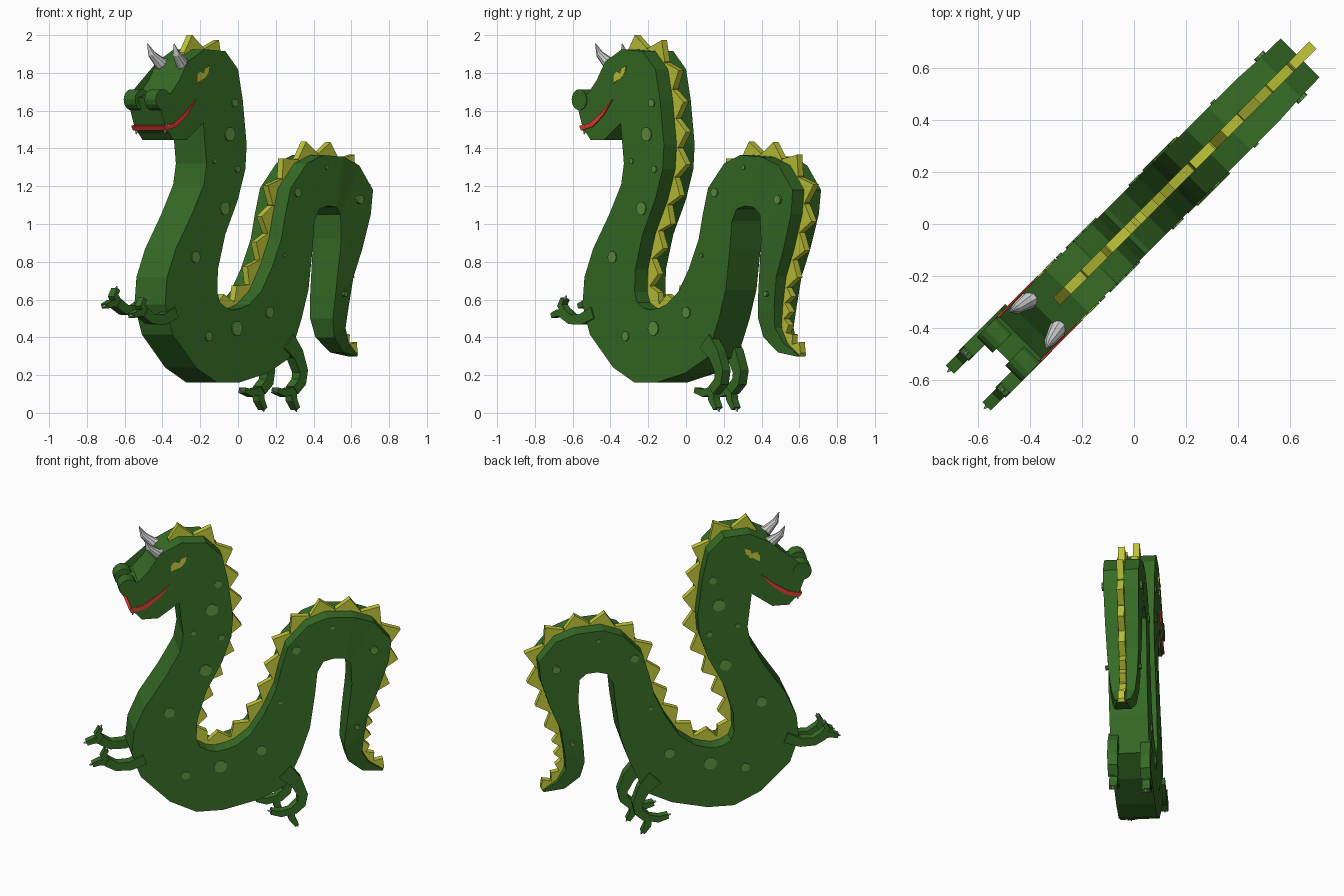
import bpy, bmesh, math
from mathutils import Vector

if "Cube" in bpy.data.objects:
    bpy.data.objects.remove(bpy.data.objects["Cube"])

R2 = math.sqrt(2)
W = 0.115  # half thickness of the flat body


def P(s, t, z):
    """s runs along the diagonal body plane, t across it."""
    return Vector(((s + t) / R2, (s - t) / R2, z))


def material(name, rgb):
    m = bpy.data.materials.new(name)
    m.diffuse_color = (*rgb, 1)
    m.use_nodes = True
    m.node_tree.nodes["Principled BSDF"].inputs["Base Color"].default_value = m.diffuse_color
    return m


GREEN = material("dark green", (0.037, 0.15, 0.019))
SPOT = material("light green", (0.11, 0.28, 0.05))
YELLOW = material("olive yellow", (0.52, 0.56, 0.04))
RED = material("mouth red", (0.72, 0.045, 0.03))
WHITE = material("horn grey", (0.58, 0.58, 0.58))


def finish(name, bm, mat):
    bmesh.ops.recalc_face_normals(bm, faces=bm.faces)
    me = bpy.data.meshes.new(name)
    bm.to_mesh(me)
    bm.free()
    me.materials.append(mat)
    ob = bpy.data.objects.new(name, me)
    bpy.context.collection.objects.link(ob)
    return ob


def prism(bm, pts, t0, t1):
    """Extrude an (s, z) outline from t0 to t1."""
    a = [bm.verts.new(P(s, t0, z)) for s, z in pts]
    b = [bm.verts.new(P(s, t1, z)) for s, z in pts]
    n = len(pts)
    for i in range(n):
        j = (i + 1) % n
        bm.faces.new((a[i], a[j], b[j], b[i]))
    bmesh.ops.triangulate(bm, faces=[bm.faces.new(a), bm.faces.new(b)])


def strip(bm, stations, tc=0):
    """Box-section sweep: stations are (s1, z1, s2, z2, half width)."""
    rings = [[bm.verts.new(P(s, tc + t, z)) for s, z, t in
              ((s1, z1, -w), (s2, z2, -w), (s2, z2, w), (s1, z1, w))]
             for s1, z1, s2, z2, w in stations]
    for p, q in zip(rings, rings[1:]):
        for i in range(4):
            j = (i + 1) % 4
            bm.faces.new((p[i], p[j], q[j], q[i]))
    bm.faces.new(rings[0])
    bm.faces.new(rings[-1])


def limb(bm, path, tc, w):
    """Sweep a limb along (s, z, half thickness) points."""
    st = []
    for i, (s, z, r) in enumerate(path):
        a, b = path[max(i - 1, 0)], path[min(i + 1, len(path) - 1)]
        d = Vector((b[0] - a[0], b[1] - a[1])).normalized()
        st.append((s - d.y * r, z + d.x * r, s + d.y * r, z - d.x * r, w))
    strip(bm, st, tc)


def tube(bm, pts, radii, sides=8):
    rings = []
    for i, p in enumerate(pts):
        d = pts[min(i + 1, len(pts) - 1)] - pts[max(i - 1, 0)]
        q = d.to_track_quat('Z', 'Y')
        rings.append([bm.verts.new(p + q @ Vector((radii[i] * math.cos(k * math.tau / sides),
                      radii[i] * math.sin(k * math.tau / sides), 0))) for k in range(sides)])
    for a, b in zip(rings, rings[1:]):
        for k in range(sides):
            j = (k + 1) % sides
            bm.faces.new((a[k], a[j], b[j], b[k]))
    bm.faces.new(rings[0])
    bm.faces.new(rings[-1])


def disc(s, z, r, n):
    return [(s + r * math.cos(k * math.tau / n), z + r * math.sin(k * math.tau / n)) for k in range(n)]


# Body: belly point, back point at each station from throat to tail tip
BODY = [(-.375, 1.535, -.08, 1.66), (-.35, 1.32, -.05, 1.42), (-.37, 1.21, -.06, 1.29),
        (-.46, 1.05, -.115, 1.13), (-.58, .87, -.21, .945), (-.645, .72, -.265, .76),
        (-.66, .575, -.27, .64), (-.605, .415, -.25, .585), (-.43, .24, -.20, .555),
        (-.27, .16, -.15, .545), (-.11, .16, -.09, .555), (.106, .21, -.03, .575),
        (.27, .29, .06, .644), (.36, .495, .14, .77), (.413, .654, .21, .92),
        (.443, .866, .24, 1.05), (.458, 1.015, .28, 1.19), (.495, 1.08, .40, 1.32),
        (.555, 1.095, .52, 1.365), (.62, 1.09, .68, 1.355), (.66, 1.05, .80, 1.31),
        (.667, .92, .905, 1.18), (.66, .84, .89, 1.05), (.65, .76, .83, .866),
        (.635, .62, .77, .72), (.625, .50, .745, .57), (.65, .40, .735, .45),
        (.74, .32, .78, .37), (.86, .298, .87, .306)]
TAPER = [.108, .106, .104, .1, .095, .085, .07, .05, .03]
widths = [W] * (len(BODY) - len(TAPER)) + TAPER
bm = bmesh.new()
strip(bm, [b + (w,) for b, w in zip(BODY, widths)])
finish("body", bm, GREEN)

# Head
bm = bmesh.new()
prism(bm, [(-.08, 1.66), (-.115, 1.82), (-.21, 1.915), (-.365, 1.925), (-.49, 1.86),
           (-.555, 1.76), (-.62, 1.69), (-.715, 1.67), (-.655, 1.50), (-.63, 1.48),
           (-.60, 1.445), (-.50, 1.445), (-.375, 1.535)], -W, W)
finish("head", bm, GREEN)

# Nostrils: two short cylinders across the snout
bm = bmesh.new()
for t0, t1 in ((-.12, -.035), (.035, .12)):
    prism(bm, disc(-.68, 1.658, .056, 14), t0, t1)
finish("nostrils", bm, GREEN)

# Mouth: red wedge just proud of the head
bm = bmesh.new()
prism(bm, [(-.678, 1.52), (-.60, 1.535), (-.52, 1.585), (-.43, 1.66),
           (-.50, 1.575), (-.58, 1.515), (-.664, 1.495)], -W - .007, W + .007)
finish("mouth", bm, RED)

# Fangs and horns
bm = bmesh.new()
for sg in (-1, 1):
    tube(bm, [P(-.645, sg * .105, 1.525), P(-.655, sg * .108, 1.475)], [.02, .002], 6)
finish("fangs", bm, WHITE)
bm = bmesh.new()
for sg in (-1, 1):
    tube(bm, [P(-.44, sg * .07, 1.83), P(-.50, sg * .08, 1.85), P(-.555, sg * .092, 1.90),
              P(-.578, sg * .1, 1.955)], [.038, .034, .02, .002], 10)
finish("horns", bm, WHITE)

# Closed eyes: jagged thin plates
bm = bmesh.new()
prism(bm, [(-.425, 1.745), (-.425, 1.785), (-.405, 1.81), (-.375, 1.80), (-.365, 1.825),
           (-.33, 1.838), (-.338, 1.80), (-.355, 1.79), (-.365, 1.77), (-.395, 1.775),
           (-.405, 1.755)], -W - .006, W + .006)
finish("eyes", bm, YELLOW)

# Spots: (s, z, radius), showing on both sides
SPOTS = [(-.14, 1.64, .023), (-.178, 1.475, .038), (-.29, 1.333, .014), (-.12, 1.29, .018),
         (-.216, 1.083, .036), (-.434, .824, .032), (-.336, .405, .026), (-.126, .447, .039),
         (.12, .532, .03), (.233, .834, .011), (.33, 1.168, .025), (.548, 1.30, .012),
         (.80, 1.13, .025), (.70, .63, .014)]
bm = bmesh.new()
for s, z, r in SPOTS:
    w = W if s < .7 else (.114 if z > 1 else .102)
    prism(bm, disc(s, z, r, 10), -w - .007, w + .007)
finish("spots", bm, SPOT)

# Back spikes: walk along the back line, closer together at the tail
line = [Vector(p) for p in ((-.42, 1.895), (-.365, 1.925), (-.21, 1.915), (-.115, 1.82))]
line += [Vector((b[2], b[3])) for b in BODY]
total = sum((b - a).length for a, b in zip(line, line[1:]))


def along(d):
    for a, b in zip(line, line[1:]):
        seg = (b - a).length
        if d <= seg:
            return a.lerp(b, d / seg)
        d -= seg
    return line[-1].copy()


bm = bmesh.new()
d = 0
while d < total - .03:
    step = min(.155 if d < total - .55 else .085, total - d)
    a, m, b = along(d), along(d + step / 2), along(d + step)
    tan = (b - a).normalized()
    n = Vector((-tan.y, tan.x))
    tip = m + n * (.078 if step > .1 else .055)
    low = n * (.03 if d < total - .4 else .008)
    prism(bm, [tuple(v) for v in (a - low, a + n * .012, tip, b + n * .012, b - low)], -.02, .02)
    d += step
finish("back_spikes", bm, YELLOW)


# Limbs: arm, leg and toes with pale claw tips, one on each side
def limb_set(name, paths, offsets, w):
    bm, claws = bmesh.new(), bmesh.new()
    for t, ds, dz in offsets:
        for k, path in enumerate(paths):
            pts = [(s + ds, z + dz, r) for s, z, r in path]
            limb(bm, pts, t, w if k == 0 else w * .8)
            if k:
                (s0, z0, _), (s1, z1, _) = pts[-2:]
                e = Vector((s1 - s0, z1 - z0)).normalized() * .018
                tube(claws, [P(s1 - e.x, t, z1 - e.y), P(s1 + e.x, t, z1 + e.y)], [.014, .003], 6)
    finish(name, bm, GREEN)
    finish(name + "_claws", claws, WHITE)


limb_set("arms", [
    [(-.58, .53, .032), (-.67, .495, .028), (-.75, .495, .026), (-.81, .53, .027)],
    [(-.79, .525, .02), (-.85, .53, .018), (-.895, .515, .013)],
    [(-.79, .52, .02), (-.83, .57, .018), (-.81, .605, .013)]],
    [(.095, 0, 0), (-.105, 0, .05)], .028)
limb_set("legs", [
    [(.25, .38, .05), (.32, .31, .038), (.36, .22, .03), (.35, .165, .028), (.30, .12, .026)],
    [(.32, .125, .02), (.23, .105, .02), (.17, .12, .014)],
    [(.29, .13, .022), (.295, .07, .02), (.325, .022, .013)]],
    [(.095, .01, 0), (-.095, -.045, 0)], .03)
